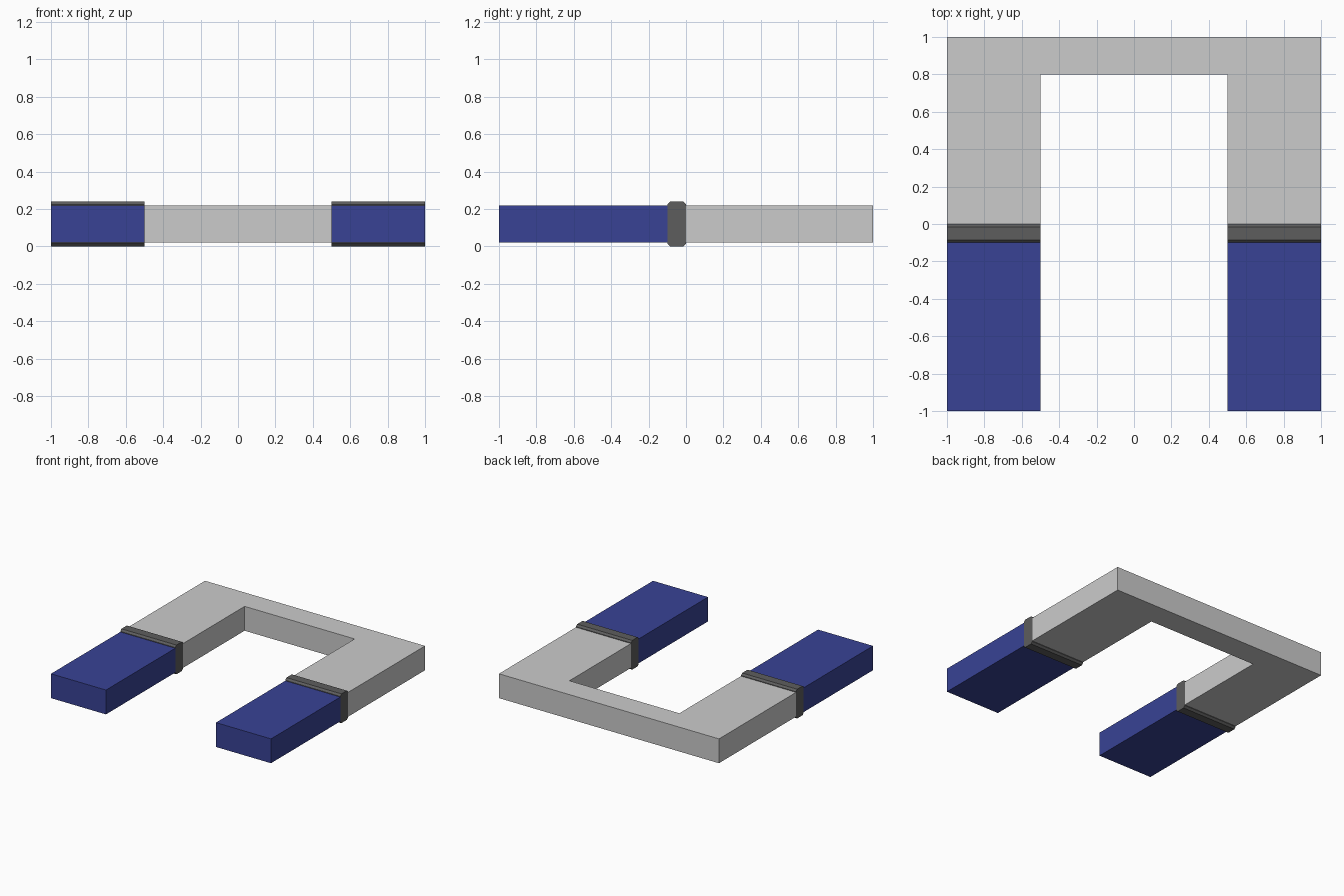
import bpy, bmesh

if "Cube" in bpy.data.objects:
    bpy.data.objects.remove(bpy.data.objects["Cube"])

def material(name, rgb):
    m = bpy.data.materials.new(name)
    m.diffuse_color = (*rgb, 1)
    m.use_nodes = True
    m.node_tree.nodes["Principled BSDF"].inputs["Base Color"].default_value = m.diffuse_color
    return m

BLUE = material("blue", (0.04, 0.055, 0.3))
DARK = material("dark_grey", (0.11, 0.11, 0.11))

def prism(name, profile, direction, mat=None):
    """Extrude a closed 3D profile along a direction vector."""
    bm = bmesh.new()
    face = bm.faces.new([bm.verts.new(p) for p in profile])
    ext = bmesh.ops.extrude_face_region(bm, geom=[face], use_keep_orig=True)
    moved = [g for g in ext["geom"] if isinstance(g, bmesh.types.BMVert)]
    bmesh.ops.translate(bm, verts=moved, vec=direction)
    bmesh.ops.recalc_face_normals(bm, faces=bm.faces)
    mesh = bpy.data.meshes.new(name)
    bm.to_mesh(mesh)
    bm.free()
    ob = bpy.data.objects.new(name, mesh)
    bpy.context.collection.objects.link(ob)
    if mat:
        mesh.materials.append(mat)
    return ob

Z0, Z1, TOP = 0.02, 0.22, 0.24   # bar bottom, bar top, collar top
IN, C = 0.5, 0.015               # inner half gap, collar chamfer

# U-shaped yoke
u = [(-1, 0), (-IN, 0), (-IN, 0.8), (IN, 0.8), (IN, 0), (1, 0), (1, 1), (-1, 1)]
prism("yoke", [(x, y, Z0) for x, y in u], (0, 0, Z1 - Z0))

# Blue arm and chamfered collar on each side
collar = [(-0.1, C), (-0.1 + C, 0), (-C, 0), (0, C),
          (0, TOP - C), (-C, TOP), (-0.1 + C, TOP), (-0.1, TOP - C)]
arm = [(-1, Z0), (-0.1, Z0), (-0.1, Z1), (-1, Z1)]
for side, x in (("left", -1), ("right", IN)):
    prism(side + "_collar", [(x, y, z) for y, z in collar], (0.5, 0, 0), DARK)
    prism(side + "_arm", [(x, y, z) for y, z in arm], (0.5, 0, 0), BLUE)
